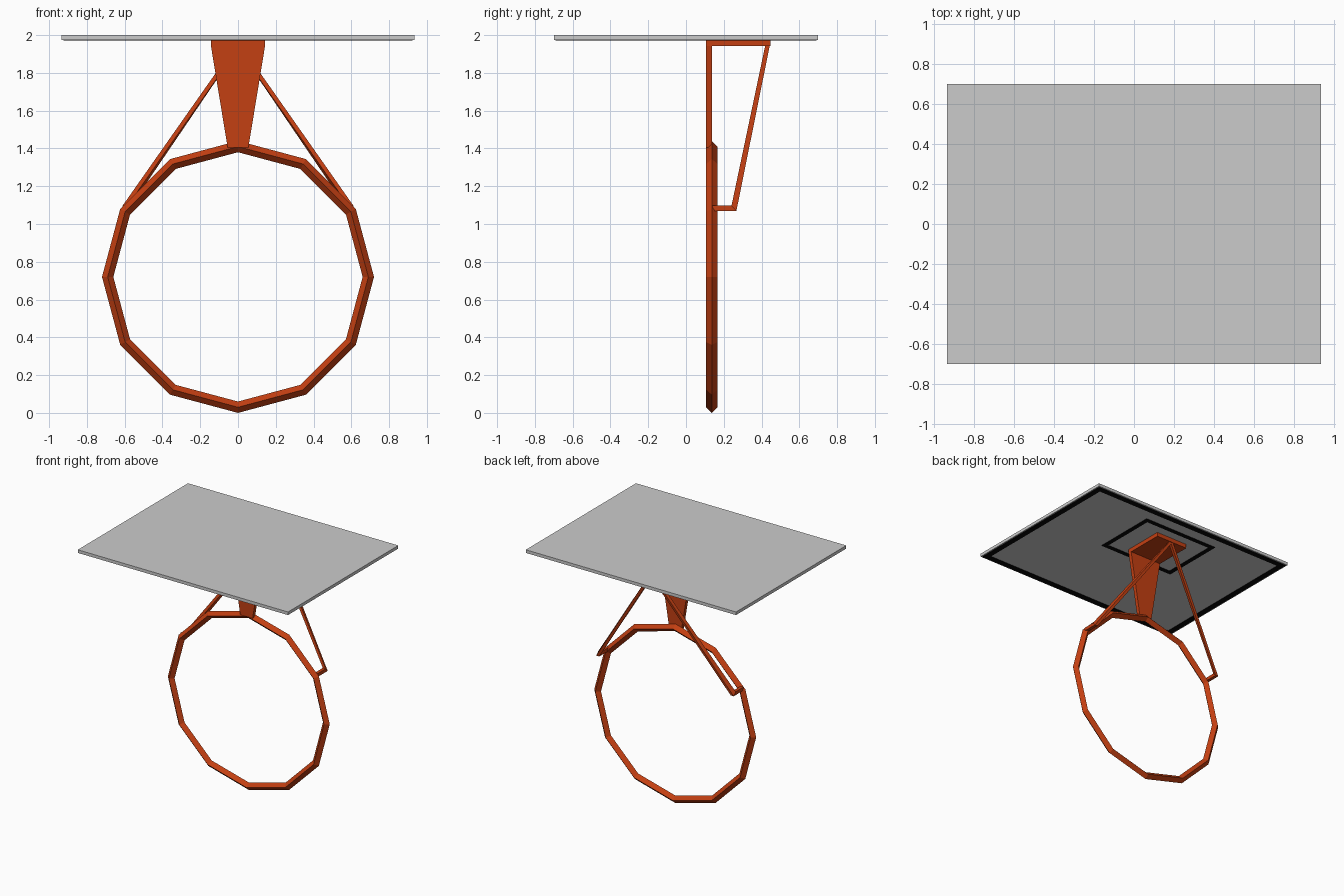
import bpy, bmesh, math
from mathutils import Matrix

if "Cube" in bpy.data.objects:
    bpy.data.objects.remove(bpy.data.objects["Cube"])


def material(name, rgb):
    m = bpy.data.materials.new(name)
    m.diffuse_color = (*rgb, 1)
    m.use_nodes = True
    m.node_tree.nodes["Principled BSDF"].inputs["Base Color"].default_value = m.diffuse_color
    return m


GREY = material("board grey", (0.6, 0.6, 0.6))
BLACK = material("line black", (0.002, 0.002, 0.002))
ORANGE = material("rim orange", (0.55, 0.05, 0.006))


def finish(name, bm, mat):
    bmesh.ops.recalc_face_normals(bm, faces=bm.faces)
    me = bpy.data.meshes.new(name)
    bm.to_mesh(me)
    bm.free()
    me.materials.append(mat)
    ob = bpy.data.objects.new(name, me)
    bpy.context.collection.objects.link(ob)
    return ob


def box(name, lo, hi, mat):
    bm = bmesh.new()
    size = [b - a for a, b in zip(lo, hi)]
    mid = [(a + b) / 2 for a, b in zip(lo, hi)]
    bmesh.ops.create_cube(bm, size=1, matrix=Matrix.Translation(mid) @ Matrix.Diagonal((*size, 1)))
    return finish(name, bm, mat)


def loft(name, sections, mat):
    """Closed solid through equal-length point loops."""
    bm = bmesh.new()
    rings = [[bm.verts.new(p) for p in s] for s in sections]
    for a, b in zip(rings, rings[1:]):
        for i in range(len(a)):
            j = (i + 1) % len(a)
            bm.faces.new((a[i], a[j], b[j], b[i]))
    bm.faces.new(rings[0])
    bm.faces.new(rings[-1])
    return finish(name, bm, mat)


def painted_frame(name, x, y0, y1, width):
    """Thin rectangular line on the underside of the board."""
    z0, z1 = BOARD_Z - 0.003, BOARD_Z
    bm = bmesh.new()
    loops = []
    for z in (z0, z1):
        for w in (0, width):
            loops.append([bm.verts.new((sx * (x - w), y, z)) for sx, y in
                          ((-1, y0 + w), (1, y0 + w), (1, y1 - w), (-1, y1 - w))])
    lo_out, lo_in, hi_out, hi_in = loops
    for a, b in ((lo_out, lo_in), (lo_in, hi_in), (hi_in, hi_out), (hi_out, lo_out)):
        for i in range(4):
            j = (i + 1) % 4
            bm.faces.new((a[i], a[j], b[j], b[i]))
    return finish(name, bm, BLACK)


BOARD_Z = 1.975

# Backboard lying flat, with painted lines underneath
box("backboard", (-0.935, -0.70, BOARD_Z), (0.935, 0.70, 2.0), GREY)
painted_frame("border_line", 0.925, -0.69, 0.69, 0.045)
painted_frame("target_line", 0.34, 0.022, 0.555, 0.036)

# Twelve-sided rim with a diamond cross-section
R, r, CY, CZ, N = 0.69, 0.03, 0.137, 0.72, 12
bm = bmesh.new()
rim = []
for i in range(N):
    t = 2 * math.pi * i / N
    rim.append([bm.verts.new(((R + dr) * math.cos(t), CY + dy, CZ + (R + dr) * math.sin(t)))
                for dr, dy in ((r, 0), (0, r), (-r, 0), (0, -r))])
for i in range(N):
    a, b = rim[i], rim[(i + 1) % N]
    for k in range(4):
        m = (k + 1) % 4
        bm.faces.new((a[k], a[m], b[m], b[k]))
finish("rim", bm, ORANGE)

# Bracket: flat mounting plate and tapered neck
box("mounting_plate", (-0.143, 0.137, 1.942), (0.143, 0.447, BOARD_Z), ORANGE)
loft("bracket_neck",
     [[(-w, 0.107, z), (w, 0.107, z), (w, 0.137, z), (-w, 0.137, z)]
      for w, z in ((0.055, 1.405), (0.143, 1.942), (0.143, BOARD_Z))], ORANGE)

# Bent support strut, mirrored to the other side
H = 0.013
path = [(0.598, (0.14, 1.097), (0.14, 1.07)),
        (0.598, (0.241, 1.097), (0.267, 1.07)),
        (0.004, (0.419, 1.943), (0.443, 1.943))]
strut = loft("support_strut",
             [[(x - H, *a), (x + H, *a), (x + H, *b), (x - H, *b)] for x, a, b in path], ORANGE)
strut.modifiers.new("mirror", "MIRROR")
